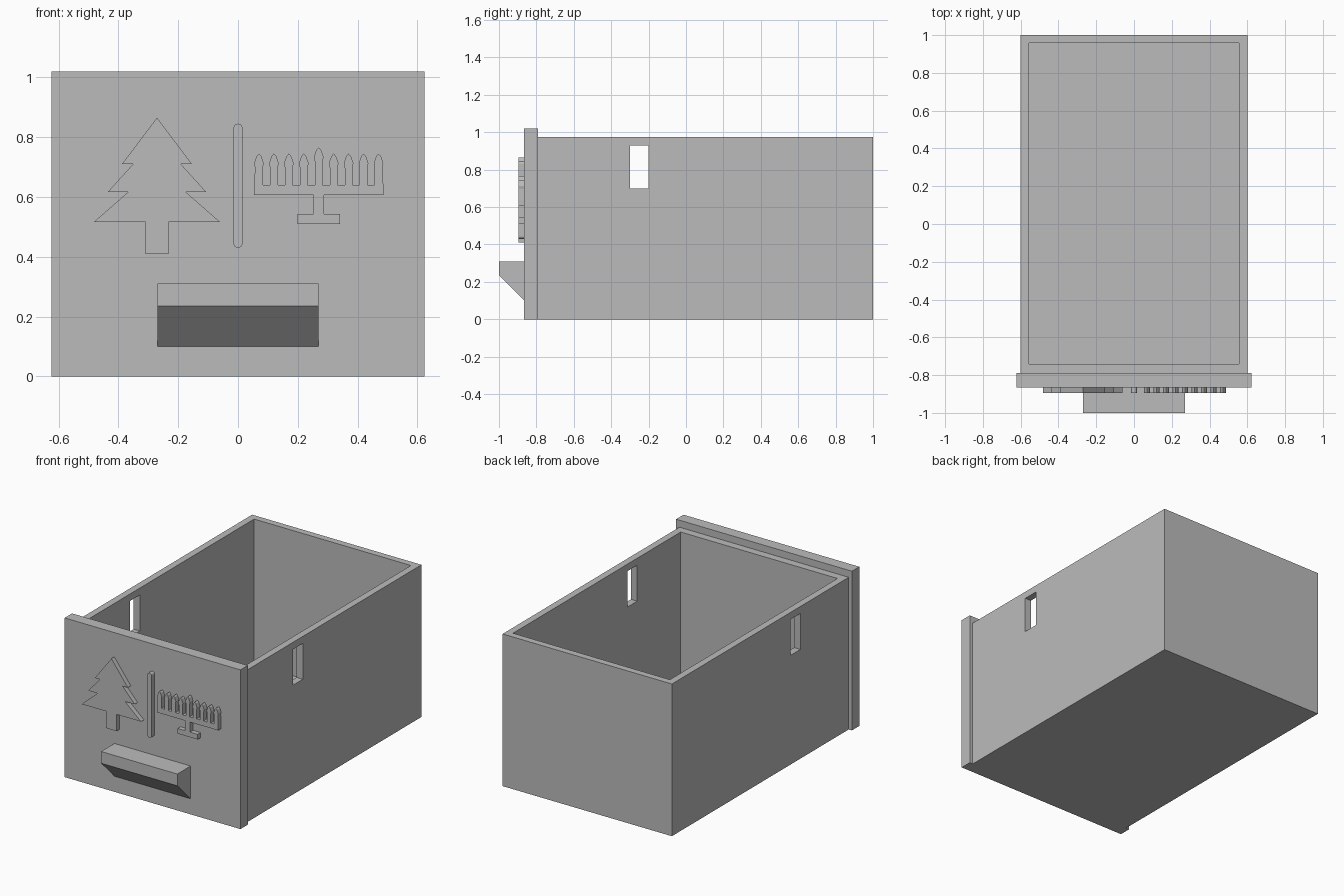
import bpy
import bmesh
import math
from mathutils import Vector

cube = bpy.data.objects.get("Cube")
if cube:
    bpy.data.objects.remove(cube, do_unlink=True)

grey = bpy.data.materials.new("plain grey")
grey.use_nodes = True
colour = (0.5, 0.5, 0.5, 1)
grey.diffuse_color = colour
grey.node_tree.nodes["Principled BSDF"].inputs["Base Color"].default_value = colour


def prism(name, outline, offset):
    """Extrude a closed 3D outline along an offset vector."""
    bm = bmesh.new()
    face = bm.faces.new([bm.verts.new(p) for p in outline])
    grown = bmesh.ops.extrude_face_region(bm, geom=[face], use_keep_orig=True)
    moved = [v for v in grown["geom"] if isinstance(v, bmesh.types.BMVert)]
    bmesh.ops.translate(bm, verts=moved, vec=Vector(offset))
    bmesh.ops.recalc_face_normals(bm, faces=bm.faces)
    mesh = bpy.data.meshes.new(name)
    bm.to_mesh(mesh)
    bm.free()
    mesh.materials.append(grey)
    obj = bpy.data.objects.new(name, mesh)
    bpy.context.collection.objects.link(obj)
    return obj


def box(name, x, y, z):
    corners = [(x[0], y[0], z[0]), (x[1], y[0], z[0]),
               (x[1], y[1], z[0]), (x[0], y[1], z[0])]
    return prism(name, corners, (0, 0, z[1] - z[0]))


def cut(target, cutter):
    cutter.hide_render = True
    mod = target.modifiers.new("cut", "BOOLEAN")
    mod.operation = "DIFFERENCE"
    mod.solver = "EXACT"
    mod.object = cutter
    bpy.context.view_layer.objects.active = target
    bpy.ops.object.modifier_apply(modifier=mod.name)
    bpy.data.objects.remove(cutter, do_unlink=True)


FACE = -0.865    # front surface of the panel
RELIEF = -0.895  # front surface of the raised ornaments


def ornament(name, points, centre=0):
    outline = [(centre + x, RELIEF, z) for x, z in points]
    return prism(name, outline, (0, FACE - RELIEF, 0))


def mirrored(right_side):
    """Complete a half outline, given from top to bottom."""
    left = [(-x, z) for x, z in reversed(right_side) if x > 0]
    return right_side + left


# Open box with a slot through both side walls
drawer = box("drawer_box", (-0.6, 0.6), (-0.79, 1), (0, 0.975))
cut(drawer, box("cavity_cutter", (-0.556, 0.556), (-0.74, 0.957), (0.045, 1.2)))
cut(drawer, box("slot_cutter", (-1, 1), (-0.3, -0.2), (0.7, 0.93)))

# Overhanging front panel
box("front_panel", (-0.623, 0.623), (FACE, -0.79), (0, 1.02))

# Wedge-shaped pull handle
pull = [(FACE, 0.31), (-1, 0.31), (-1, 0.235), (FACE, 0.1)]
prism("pull_handle", [(-0.27, y, z) for y, z in pull], (0.54, 0, 0))

# Fir tree
tree = [(0, 0.865), (0.117, 0.71), (0.08, 0.71), (0.165, 0.616),
        (0.097, 0.616), (0.21, 0.517), (0.038, 0.517), (0.038, 0.41)]
ornament("fir_tree", mirrored(tree), -0.271)

# Rounded divider bar
bar = []
for i in range(18):
    a = math.pi * (i % 9) / 8 + (math.pi if i > 8 else 0)
    middle = 0.83 if i < 9 else 0.445
    bar.append((0.015 * math.cos(a), middle + 0.015 * math.sin(a)))
ornament("divider_bar", bar)

# Candle holder: nine candles in a row on a stem and foot
candles = []
for i in range(-4, 5):
    top = 0.766 if i == 0 else 0.745
    flame = [(-0.013, 0.64), (-0.013, top - 0.048), (-0.016, top - 0.032),
             (-0.008, top - 0.009), (0, top)]
    flame += [(-x, z) for x, z in reversed(flame[:-1])]
    candles += [(i * 0.05 + x, z) for x, z in flame]
candles[0] = (-0.216, 0.64)
candles[-1] = (0.216, 0.64)
stand = [(0.216, 0.607), (0.018, 0.607), (0.018, 0.543),
         (0.071, 0.543), (0.071, 0.51)]
ornament("candle_holder", candles + mirrored(stand), 0.27)
